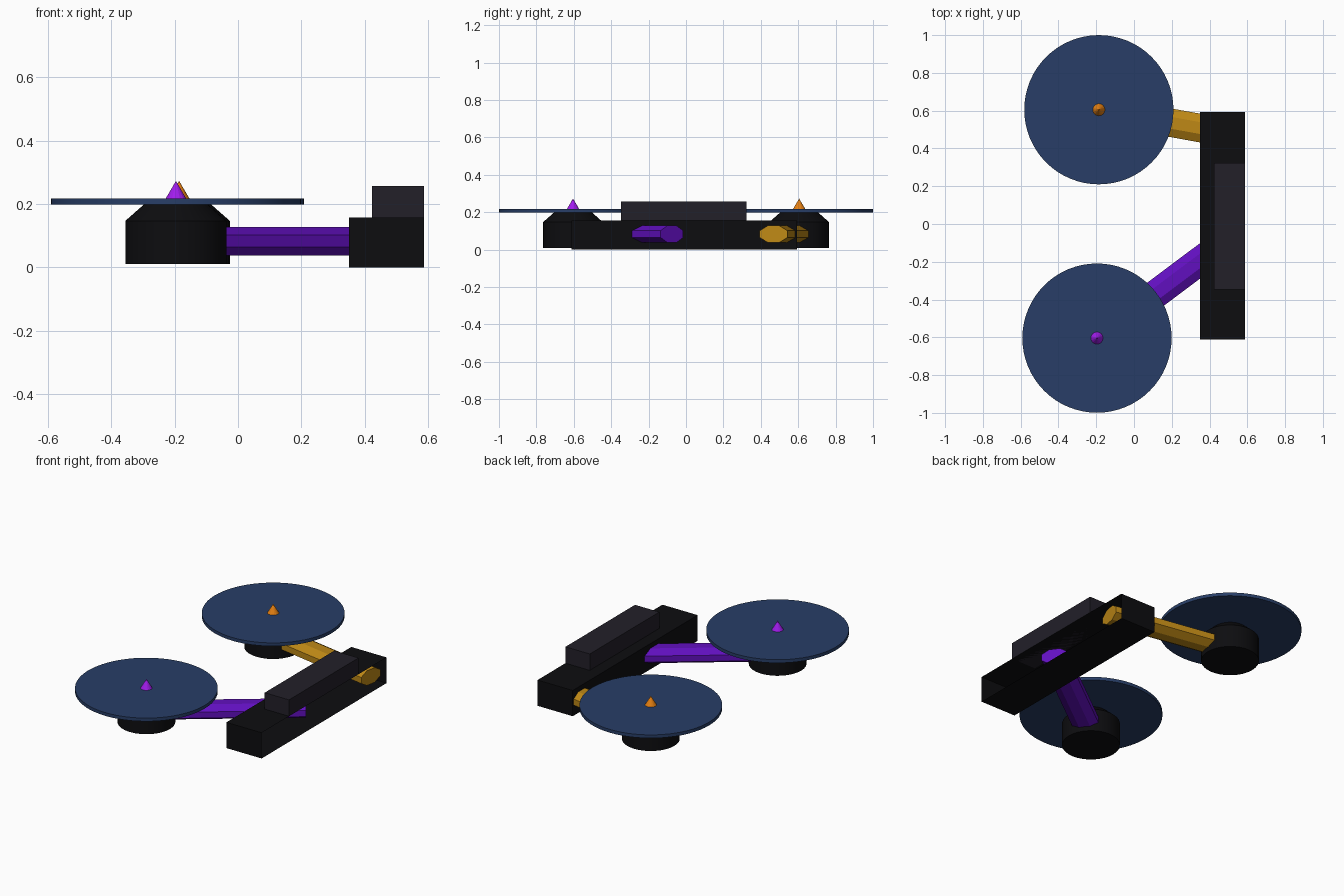
import bpy, bmesh
from math import sin, cos, pi, atan2, radians
from mathutils import Matrix, Vector

if "Cube" in bpy.data.objects:
    bpy.data.objects.remove(bpy.data.objects["Cube"])


def material(name, rgb):
    m = bpy.data.materials.new(name)
    m.diffuse_color = (*rgb, 1)
    m.use_nodes = True
    m.node_tree.nodes["Principled BSDF"].inputs["Base Color"].default_value = m.diffuse_color
    return m


BLACK = material("black", (0.004, 0.004, 0.005))
CHARCOAL = material("charcoal", (0.016, 0.014, 0.022))
NAVY = material("navy", (0.021, 0.048, 0.135))
VIOLET = material("violet", (0.12, 0.005, 0.52))
GOLD = material("gold", (0.52, 0.25, 0.008))
BRIGHT_VIOLET = material("bright_violet", (0.36, 0.012, 0.85))
ORANGE = material("orange", (0.80, 0.22, 0.006))


def finish(name, bm, mat, smooth=False):
    bmesh.ops.recalc_face_normals(bm, faces=bm.faces)
    me = bpy.data.meshes.new(name)
    bm.to_mesh(me)
    bm.free()
    me.materials.append(mat)
    ob = bpy.data.objects.new(name, me)
    bpy.context.collection.objects.link(ob)
    if smooth:
        bpy.ops.object.select_all(action='DESELECT')
        ob.select_set(True)
        bpy.context.view_layer.objects.active = ob
        bpy.ops.object.shade_smooth_by_angle(angle=radians(30))
    return ob


def box(name, lo, hi, mat, open_right=False):
    lo, hi = Vector(lo), Vector(hi)
    bm = bmesh.new()
    bmesh.ops.create_cube(bm, size=1, matrix=Matrix.Translation((lo + hi) / 2)
                          @ Matrix.Diagonal((*(hi - lo), 1)))
    if open_right:
        side = [f for f in bm.faces if f.calc_center_median().x > hi.x - 1e-4]
        bmesh.ops.delete(bm, geom=side, context='FACES_ONLY')
    return finish(name, bm, mat)


def frustum(bm, x, y, z0, z1, r0, r1, n):
    bmesh.ops.create_cone(bm, cap_ends=True, segments=n, radius1=r0, radius2=r1,
                          depth=z1 - z0,
                          matrix=Matrix.Translation((x, y, (z0 + z1) / 2)))


def arm(name, start, end, mat):
    # Flattened octagonal bar running from the motor into the body
    d = Vector(end) - Vector(start)
    a = pi / 8
    w, h = 0.075 / cos(a), 0.045 / cos(a)
    bm = bmesh.new()
    ring = [bm.verts.new((0, w * cos(a + i * pi / 4), h * sin(a + i * pi / 4)))
            for i in range(8)]
    cap = bm.faces.new(ring)
    out = bmesh.ops.extrude_face_region(bm, geom=[cap], use_keep_orig=True)
    moved = [v for v in out["geom"] if isinstance(v, bmesh.types.BMVert)]
    bmesh.ops.translate(bm, verts=moved, vec=(d.length, 0, 0))
    bm.transform(Matrix.Translation((*start, 0.083))
                 @ Matrix.Rotation(atan2(d.y, d.x), 4, 'Z'))
    return finish(name, bm, mat)


def rotor(side, x, y, arm_end, arm_mat, tip_mat):
    # Motor: cylinder with a tapered shoulder
    bm = bmesh.new()
    prev = None
    for r, z in ((0.16, 0.01), (0.16, 0.147), (0.102, 0.198)):
        ring = [bm.verts.new((x + r * cos(i * pi / 16), y + r * sin(i * pi / 16), z))
                for i in range(32)]
        if prev:
            for i in range(32):
                j = (i + 1) % 32
                bm.faces.new((prev[i], prev[j], ring[j], ring[i]))
        else:
            bm.faces.new(ring)
        prev = ring
    bm.faces.new(prev)
    finish(side + "_motor", bm, BLACK, True)
    # Spinning disc
    bm = bmesh.new()
    frustum(bm, x, y, 0.198, 0.218, 0.395, 0.395, 64)
    finish(side + "_rotor_disc", bm, NAVY, True)
    # Pointed hub
    bm = bmesh.new()
    frustum(bm, x, y, 0.21, 0.273, 0.037, 0, 16)
    finish(side + "_rotor_tip", bm, tip_mat)
    # Arm, starting inside the motor
    start = Vector((x, y))
    start += (Vector(arm_end) - start).normalized() * 0.05
    arm(side + "_arm", start, arm_end, arm_mat)


# Body shell (open on the right side) and top pack
box("body_shell", (0.35, -0.612, 0), (0.588, 0.593, 0.157), BLACK, open_right=True)
box("top_pack", (0.424, -0.348, 0.157), (0.588, 0.323, 0.257), CHARCOAL)

# Two rotors with their arms
rotor("front", -0.196, -0.604, (0.51, -0.075), VIOLET, BRIGHT_VIOLET)
rotor("back", -0.186, 0.605, (0.57, 0.468), GOLD, ORANGE)
